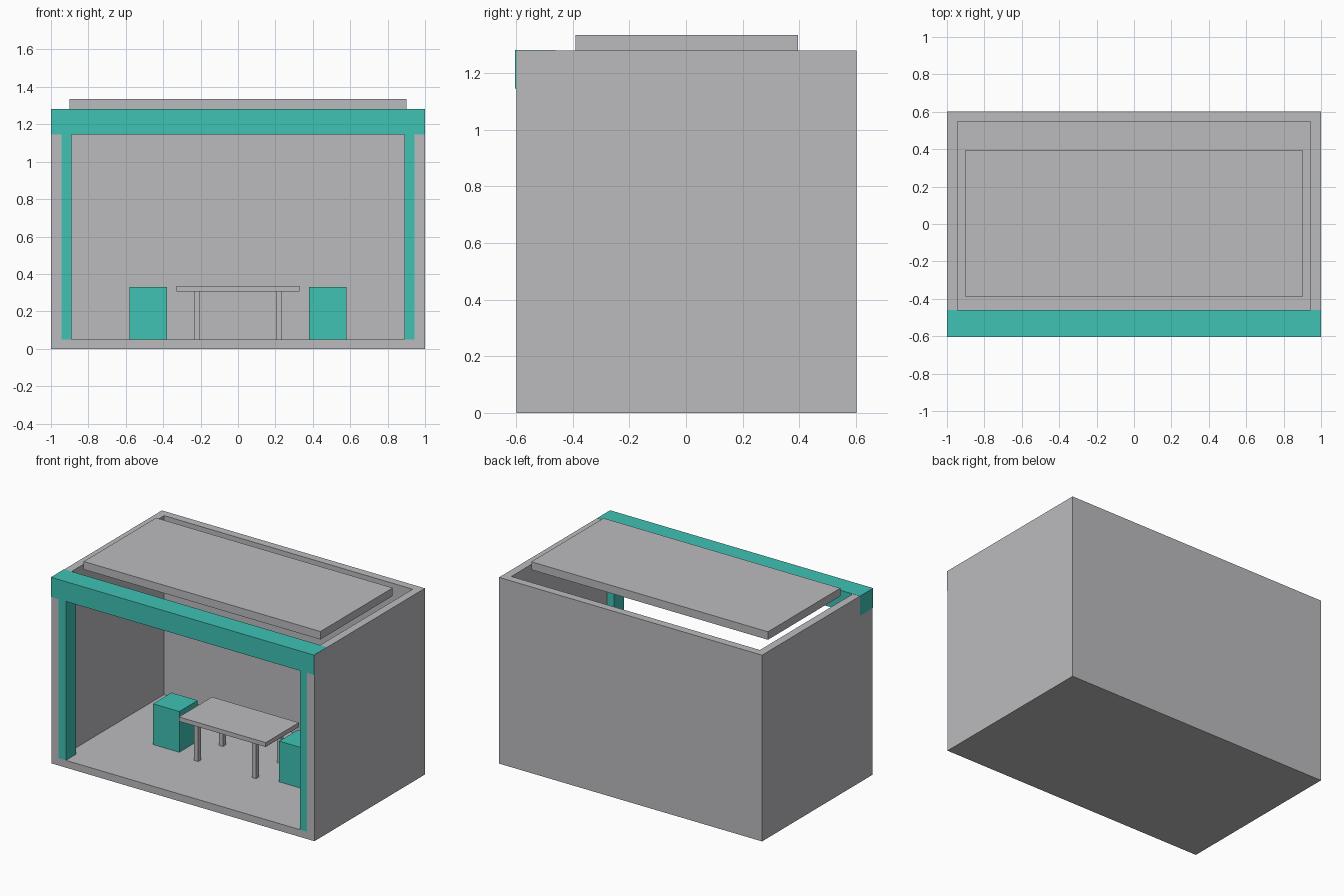
import bpy

default = bpy.data.objects.get("Cube")
if default:
    bpy.data.objects.remove(default, do_unlink=True)


def make_material(name, rgb):
    mat = bpy.data.materials.new(name)
    mat.use_nodes = True
    color = (*rgb, 1.0)
    mat.diffuse_color = color
    mat.node_tree.nodes["Principled BSDF"].inputs["Base Color"].default_value = color
    return mat


GREY = make_material("light grey", (0.50, 0.50, 0.52))
TEAL = make_material("teal", (0.05, 0.54, 0.46))


def box(name, x, y, z, mat):
    """Box spanning the (low, high) range on each axis."""
    spans = (x, y, z)
    bpy.ops.mesh.primitive_cube_add(size=1)
    obj = bpy.context.object
    obj.name = obj.data.name = name
    for v in obj.data.vertices:
        v.co = [lo + (c + 0.5) * (hi - lo) for c, (lo, hi) in zip(v.co, spans)]
    obj.data.materials.append(mat)
    return obj


def mirrored(span, side):
    return tuple(sorted(side * s for s in span))


HEIGHT, FLOOR, WALL = 1.28, 0.05, 0.055
FRONT, BACK = -0.598, 0.602

# Booth shell: floor, back and side walls, open at the front and top
shell = box("booth_shell", (-1, 1), (FRONT, BACK), (0, HEIGHT), GREY)
cavity = box("cavity_cutter", (WALL - 1, 1 - WALL), (-1, BACK - WALL), (FLOOR, 2), GREY)
cavity.hide_render = True
cut = shell.modifiers.new("cavity", "BOOLEAN")
cut.operation = "DIFFERENCE"
cut.solver = "EXACT"
cut.object = cavity
bpy.context.view_layer.objects.active = shell
bpy.ops.object.modifier_apply(modifier=cut.name)
bpy.data.objects.remove(cavity, do_unlink=True)

# Fascia beam across the front and the floating roof panel
box("fascia_beam", (-1.001, 0.999), (-0.603, -0.46), (1.145, HEIGHT + 0.001), TEAL)
box("roof_panel", (-0.9, 0.9), (-0.39, 0.395), (HEIGHT, 1.335), GREY)

# Front posts and stools, one on each side
for side, label in ((1, "left"), (-1, "right")):
    box(f"{label}_post", mirrored((0.89, 1 - WALL), side), (FRONT, -0.49), (FLOOR, 1.145), TEAL)
    box(f"{label}_stool", mirrored((0.38, 0.58), side), (-0.095, 0.105), (FLOOR, 0.33), TEAL)

# Table
box("table_top", (-0.33, 0.33), (-0.17, 0.19), (0.305, 0.335), GREY)
for sx, label in ((1, "left"), (-1, "right")):
    for y, end in (((-0.14, -0.11), "front"), ((0.13, 0.16), "back")):
        box(f"table_leg_{end}_{label}", mirrored((0.205, 0.235), sx), y, (FLOOR, 0.305), GREY)
